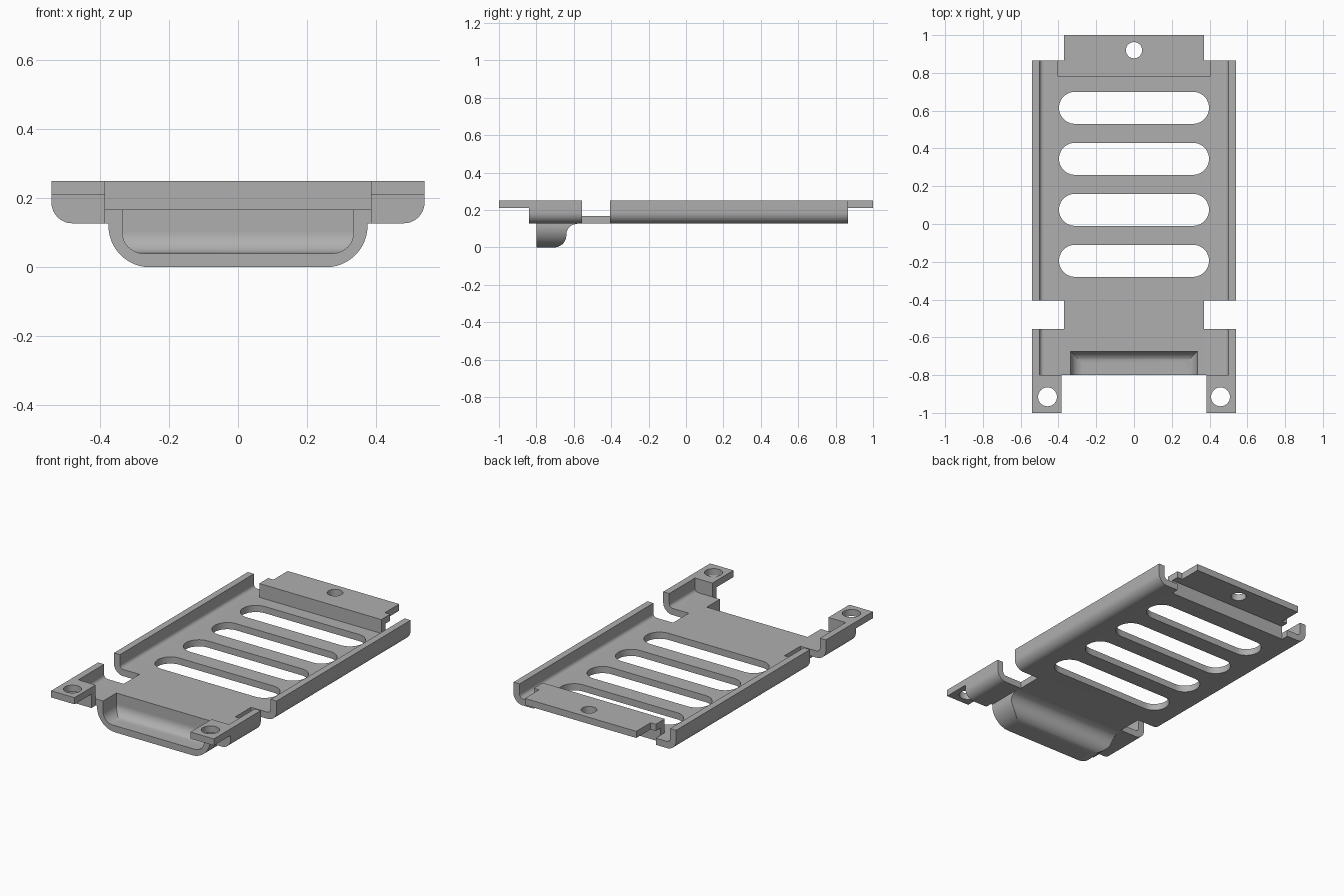
import bpy, bmesh
from math import sin, cos, pi
from mathutils import Vector

cube = bpy.data.objects.get("Cube")
if cube:
    bpy.data.objects.remove(cube, do_unlink=True)

T = 0.04                      # sheet thickness
BASE, TOP = 0.127, 0.25       # underside and rim heights
HALF = 0.54                   # half width of the tray
FRONT, BACK = -0.84, 0.865

metal = bpy.data.materials.new("grey metal")
metal.use_nodes = True
grey = (0.43, 0.43, 0.43, 1)
metal.diffuse_color = grey
metal.node_tree.nodes["Principled BSDF"].inputs["Base Color"].default_value = grey


def finish(name, bm):
    bmesh.ops.recalc_face_normals(bm, faces=bm.faces)
    mesh = bpy.data.meshes.new(name)
    bm.to_mesh(mesh)
    bm.free()
    mesh.materials.append(metal)
    obj = bpy.data.objects.new(name, mesh)
    bpy.context.collection.objects.link(obj)
    return obj


def prism(name, points, offset):
    """Extrude a planar outline of 3D points by an offset."""
    bm = bmesh.new()
    face = bm.faces.new([bm.verts.new(p) for p in points])
    new = bmesh.ops.extrude_face_region(bm, geom=[face])["geom"]
    bmesh.ops.translate(bm, vec=Vector(offset),
                        verts=[v for v in new if isinstance(v, bmesh.types.BMVert)])
    return finish(name, bm)


def box(name, x0, x1, y0, y1, z0, z1):
    return prism(name, [(x0, y0, z0), (x1, y0, z0), (x1, y1, z0), (x0, y1, z0)],
                 (0, 0, z1 - z0))


def slot(x, y, half_len, r):
    """Upright cutter with round ends; a half length equal to r gives a cylinder."""
    n, d = 20, half_len - r
    pts = []
    for side, start in ((1, -pi / 2), (-1, pi / 2)):
        for i in range(n + 1):
            if d == 0 and i == n:
                continue
            a = start + pi * i / n
            pts.append((x + side * d + r * cos(a), y + r * sin(a), 0.05))
    return prism("cutter", pts, (0, 0, 0.4))


def channel(name, half, bottom, top, r, y0, y1):
    """U outline with rounded lower corners, extruded along y."""
    n = 10
    right = [(half - r + r * sin(pi / 2 * i / n), bottom + r - r * cos(pi / 2 * i / n))
             for i in range(n + 1)] + [(half, top)]
    outline = right + [(-x, z) for x, z in reversed(right)]
    return prism(name, [(x, y0, z) for x, z in outline], (0, y1 - y0, 0))


def loft(name, rings, front):
    """Stack of rectangles given as (half width, back y, z)."""
    bm = bmesh.new()
    rows = [[bm.verts.new(p) for p in
             ((-w, front, z), (w, front, z), (w, b, z), (-w, b, z))] for w, b, z in rings]
    for lower, upper in zip(rows, rows[1:]):
        for i in range(4):
            j = (i + 1) % 4
            bm.faces.new((lower[i], lower[j], upper[j], upper[i]))
    bm.faces.new(rows[0])
    bm.faces.new(rows[-1])
    return finish(name, bm)


def cut(obj, *cutters):
    for c in cutters:
        mod = obj.modifiers.new("cut", 'BOOLEAN')
        mod.operation, mod.solver, mod.object = 'DIFFERENCE', 'EXACT', c
        bpy.context.view_layer.objects.active = obj
        bpy.ops.object.modifier_apply(modifier=mod.name)
        bpy.data.objects.remove(c, do_unlink=True)


def scoop_rings(half, back, bottom, side_r, back_r, flare_r, top):
    """Rounded base, then an optional outward flare at the back under the floor."""
    rings = []
    for i in range(29):
        h = (top - bottom) * (1 - cos(pi / 2 * i / 28))
        s = max(0, 1 - h / side_r)
        w = half - side_r * (1 - (1 - s * s) ** 0.5)
        s = max(0, 1 - h / back_r)
        b = back - back_r * (1 - (1 - s * s) ** 0.5)
        if flare_r:
            s = max(0, 1 - (top - bottom - h) / flare_r)
            b += flare_r * (1 - (1 - s * s) ** 0.5)
        rings.append((w, b, bottom + h))
    return rings


# Tray: solid block hollowed to a folded sheet with a front wall
tray = channel("tray", HALF, BASE, TOP, 0.06, FRONT, BACK)
cut(tray,
    channel("cutter", HALF - T, BASE + T, 0.4, 0.022, FRONT + T, 1.1),
    box("cutter", -0.385, 0.385, -1.1, FRONT + T, 0, 0.5),
    box("cutter", -0.405, 0.405, 0.78, 1.1, 0, 0.5))
for s in (-1, 1):             # side notches
    x0, x1 = sorted((s * 0.37, s * 0.7))
    cut(tray, box("cutter", x0, x1, -0.555, -0.405, 0, 0.5))
for i in range(4):            # ventilation slots
    cut(tray, slot(0, 0.615 - 0.27 * i, 0.397, 0.085))


# Front scoop and its opening in the floor
def scoop_hollow():
    rings = scoop_rings(0.335, -0.675, T, 0.062, 0.062, 0, BASE)
    return loft("cutter", rings + [(0.335, -0.675, 0.3)], -0.95)


scoop = loft("front_scoop",
             scoop_rings(0.375, -0.64, 0, 0.12, 0.065, 0.06, BASE), FRONT + T)
cut(scoop, scoop_hollow())
cut(tray, scoop_hollow())

# Rear flange: riser and shelf folded from one strip
riser_y, end_y = 0.78, 1.0
profile = [(riser_y, BASE), (riser_y + T, BASE), (riser_y + T, TOP - T),
           (end_y, TOP - T), (end_y, TOP), (riser_y, TOP)]
flange = prism("rear_flange", [(-0.405, y, z) for y, z in profile], (0.81, 0, 0))
cut(flange, slot(0, 0.92, 0.043, 0.043))
for s in (-1, 1):
    x0, x1 = sorted((s * 0.37, s * 0.6))
    cut(flange, box("cutter", x0, x1, BACK, 1.1, 0, 0.5))

# Front mounting tabs
parts = [tray, scoop, flange]
for s, side in ((1, "left"), (-1, "right")):
    x0, x1 = sorted((s * 0.385, s * HALF))
    tab = box(side + "_mounting_tab", x0, x1, -1.0, FRONT, TOP - T, TOP)
    cut(tab, slot(s * 0.458, -0.915, 0.05, 0.05))
    parts.append(tab)

# Smooth the bends, keep the cut edges crisp
bpy.ops.object.select_all(action='DESELECT')
for p in parts:
    p.select_set(True)
bpy.context.view_layer.objects.active = tray
bpy.ops.object.shade_smooth_by_angle(angle=0.5)
